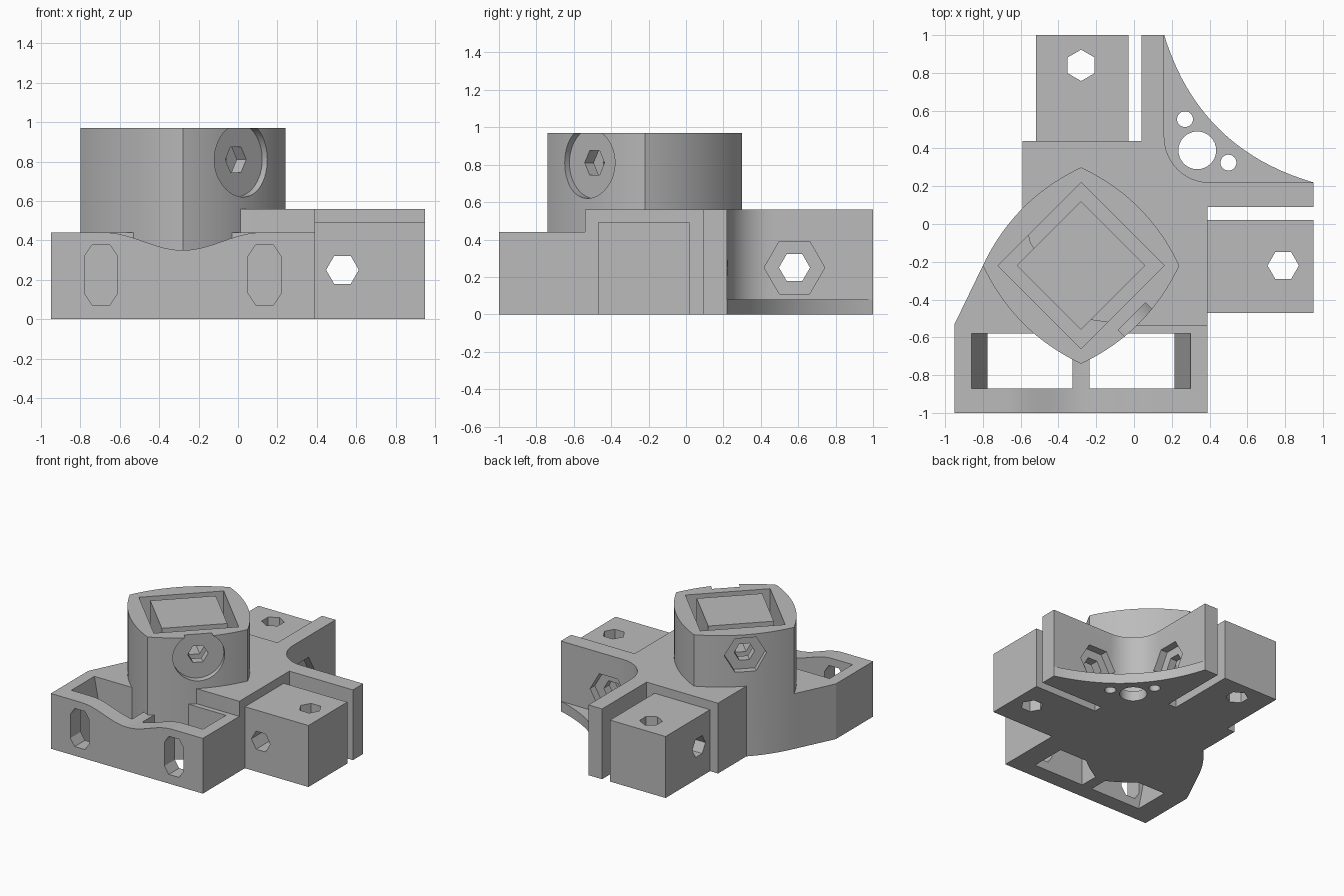
import bpy, bmesh
from math import sin, cos, pi, sqrt
from mathutils import Vector

cube = bpy.data.objects.get("Cube")
if cube:
    bpy.data.objects.remove(cube, do_unlink=True)

COLOR = (0.5, 0.5, 0.5, 1)
grey = bpy.data.materials.new("mid grey plastic")
grey.diffuse_color = COLOR
grey.use_nodes = True
grey.node_tree.nodes["Principled BSDF"].inputs["Base Color"].default_value = COLOR

# Frames: two profile directions followed by the extrusion direction
X, Y, Z = Vector((1, 0, 0)), Vector((0, 1, 0)), Vector((0, 0, 1))
D = sqrt(0.5)
UP, ALONG_Y, ALONG_X = (X, Y, Z), (X, Z, Y), (Y, Z, X)
DIAGONAL = (Vector((D, D, 0)), Z, Vector((D, -D, 0)))
CX, CY = -0.28, -0.22          # tower axis
parts, cutters = [], []


def prism(name, pts, lo, hi, frame=UP, origin=(0, 0, 0), cutter=False):
    """Extrude a closed profile from lo to hi along the frame's third axis."""
    u, v, w = frame
    bm = bmesh.new()
    rings = [[bm.verts.new(Vector(origin) + u * a + v * b + w * h) for a, b in pts]
             for h in (lo, hi)]
    for ring in rings:
        bm.faces.new(ring)
    for i in range(len(pts)):
        j = (i + 1) % len(pts)
        bm.faces.new((rings[0][i], rings[0][j], rings[1][j], rings[1][i]))
    bmesh.ops.recalc_face_normals(bm, faces=bm.faces)
    mesh = bpy.data.meshes.new(name)
    bm.to_mesh(mesh)
    bm.free()
    mesh.materials.append(grey)
    obj = bpy.data.objects.new(name, mesh)
    bpy.context.collection.objects.link(obj)
    obj.hide_render = cutter
    (cutters if cutter else parts).append(obj)
    return obj


def cutter(pts, lo, hi, frame=UP, origin=(0, 0, 0)):
    return prism("cutter", pts, lo, hi, frame, origin, True)


def cut(target, *tools):
    for tool in tools:
        mod = target.modifiers.new("cut", "BOOLEAN")
        mod.operation, mod.solver, mod.object = "DIFFERENCE", "EXACT", tool
    graph = bpy.context.evaluated_depsgraph_get()
    mesh = bpy.data.meshes.new_from_object(target.evaluated_get(graph))
    target.modifiers.clear()
    target.data = mesh


def rect(x0, x1, y0, y1):
    return [(x0, y0), (x1, y0), (x1, y1), (x0, y1)]


def ngon(r, n, a=0.0, c=(0, 0)):
    return [(c[0] + r * cos(a + 2 * pi * i / n), c[1] + r * sin(a + 2 * pi * i / n))
            for i in range(n)]


def bow(p, q, sag, n=20):
    """Shallow arc from p towards q, bulging to the right of travel."""
    p, q = Vector(p), Vector(q)
    d = q - p
    side = Vector((d.y, -d.x)).normalized()
    return [tuple(p + d * t + side * 4 * sag * t * (1 - t))
            for t in (i / n for i in range(n))]


# Main body with the two corner walls and their inner fillet
fillet = [(0.4 - 0.24 * cos(pi / 2 * i / 12), 0.46 - 0.24 * sin(pi / 2 * i / 12))
          for i in range(13)]
body = prism("body_with_walls",
             [(-0.59, 0.08), (-0.59, 0.44), (0.04, 0.44), (0.04, 1), (0.16, 1)] + fillet +
             [(0.95, 0.22), (0.95, 0.09), (0.39, 0.09), (0.39, -0.54), (0, -0.54),
              (CX, -0.5), (-0.55, -0.1)], 0, 0.56)

# Gusset plate with concave rim and three round holes
gusset = prism("gusset_plate", bow((0.16, 1), (0.95, 0.22), 0.15) +
               [(0.95, 0.22), (0.95, 0.2), (0.14, 0.2), (0.14, 1)], 0, 0.08)
for x, y, r in ((0.335, 0.39, 0.1), (0.27, 0.555, 0.042), (0.5, 0.325, 0.042)):
    cut(gusset, cutter(ngon(r, 32, 0, (x, y)), -0.1, 0.2))

# Clamp arms
back_arm = prism("back_arm", rect(-0.52, -0.03, 0.42, 1), 0, 0.49)
side_arm = prism("side_arm", rect(0.37, 0.95, -0.47, 0.02), 0, 0.49)

# Hexagonal bolt holes and nut pockets in arms and walls
HEX, NUT = 0.083, 0.162
back_bolt = cutter(ngon(HEX, 6), -1, 0.5, ALONG_X, (0, 0.58, 0.25))
side_bolt = cutter(ngon(HEX, 6), -0.8, 0.5, ALONG_Y, (0.53, 0, 0.25))
cut(body, back_bolt, side_bolt,
    cutter(ngon(NUT, 6), 0.1, 0.3, ALONG_X, (0, 0.58, 0.25)),
    cutter(ngon(NUT, 6), 0.16, 0.36, ALONG_Y, (0.53, 0, 0.25)))
cut(back_arm, back_bolt, cutter(ngon(HEX, 6, pi / 2, (CX, 0.84)), -0.1, 0.7))
cut(side_arm, side_bolt, cutter(ngon(HEX, 6, 0, (0.79, CY)), -0.1, 0.7))

# Front frame with two tapered pockets, a dipped rim and two long slots
frame = prism("front_frame", [(-0.8, CY), (-0.95, -0.53), (-0.95, -1), (0.39, -1),
                              (0.39, -0.5), (CX, -0.3)], 0, 0.44)
dip = [(CX + 0.4 * t, 0.395 - 0.045 * cos(pi * t)) for t in (i / 12 - 1 for i in range(25))]
tools = [cutter(dip + [(0.12, 0.6), (-0.68, 0.6)], -1.1, -0.58, ALONG_Y)]
for s in (-1, 1):
    pocket = [(CX + s * a, z) for a, z in
              ((0.58, 0.44), (0.58, 0.5), (0.045, 0.5), (0.045, -0.05), (0.495, -0.05), (0.495, 0))]
    tools.append(cutter(pocket, -0.87, -0.58, ALONG_Y))
    slot = [(CX + s * 0.415 + a * k, 0.225 + b * m) for a, b, k, m in
            ((1, 1, 0.083, 0.095), (1, 1, 0.045, 0.152), (-1, 1, 0.045, 0.152), (-1, 1, 0.083, 0.095),
             (-1, -1, 0.083, 0.095), (-1, -1, 0.045, 0.152), (1, -1, 0.045, 0.152), (1, -1, 0.083, 0.095))]
    tools.append(cutter(slot, -1.1, -0.8, ALONG_Y))
cut(frame, *tools)

# Bowed square tower with a square groove around a core
corners = ngon(0.52, 4, 0, (CX, CY))
leaf = [p for i in range(4) for p in bow(corners[i], corners[(i + 1) % 4], 0.066)]
tower = prism("tower", leaf, 0, 0.97)
core = prism("tower_core", ngon(0.34, 4, 0, (CX, CY)), 0.45, 0.97)
axis = (CX, CY, 0.81)
bolt = cutter(ngon(0.075, 6), -0.7, 0.7, DIAGONAL, axis)
cut(tower, cutter(ngon(0.44, 4, 0, (CX, CY)), 0.5, 1.1), bolt,
    cutter(ngon(0.19, 48), 0.38, 0.7, DIAGONAL, axis),
    cutter(ngon(0.155, 6), -0.7, -0.38, DIAGONAL, axis))
cut(core, bolt)

# Remove helpers and shade the parts
for tool in cutters:
    bpy.data.objects.remove(tool, do_unlink=True)
bpy.ops.object.select_all(action="DESELECT")
for part in parts:
    part.select_set(True)
bpy.context.view_layer.objects.active = body
bpy.ops.object.shade_smooth_by_angle(angle=pi / 9)
